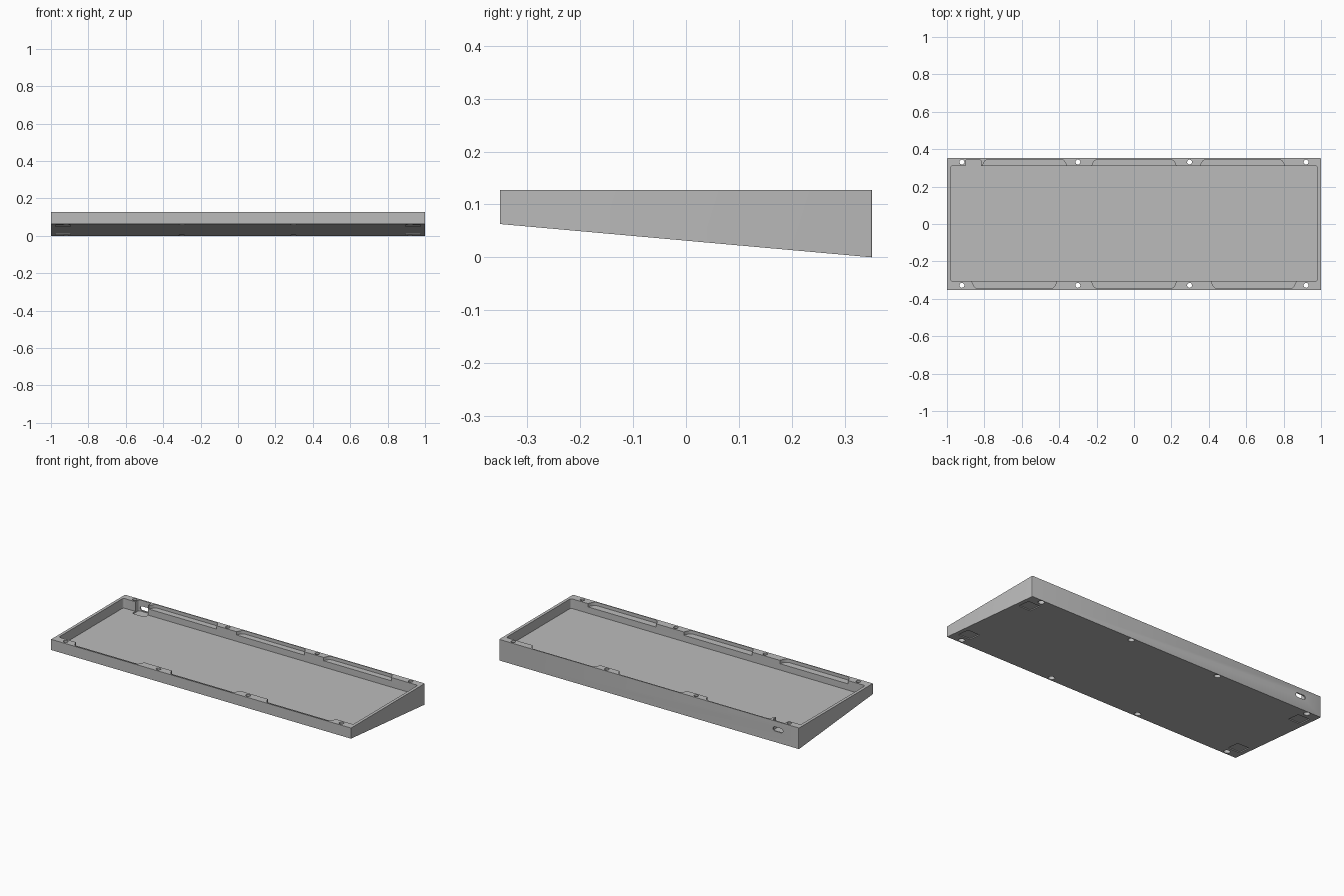
import bpy, bmesh, math
from mathutils import Matrix

if "Cube" in bpy.data.objects:
    bpy.data.objects.remove(bpy.data.objects["Cube"], do_unlink=True)

TOP, FLOOR, HALF_Y = 0.127, 0.069, 0.352

grey = bpy.data.materials.new("neutral_grey")
grey.use_nodes = True
colour = (0.5, 0.5, 0.5, 1)
grey.diffuse_color = colour
grey.node_tree.nodes["Principled BSDF"].inputs["Base Color"].default_value = colour


def prism(name, outline, low, high, axis="z"):
    """Extrude a closed outline: (x, y) along z, (y, z) along x, (x, z) along y."""
    place = {"z": lambda a, b, t: (a, b, t),
             "x": lambda a, b, t: (t, a, b),
             "y": lambda a, b, t: (a, t, b)}[axis]
    bm = bmesh.new()
    ends = [[bm.verts.new(place(a, b, t)) for a, b in outline] for t in (low, high)]
    n = len(outline)
    bm.faces.new(ends[0])
    bm.faces.new(ends[1][::-1])
    for i in range(n):
        j = (i + 1) % n
        bm.faces.new((ends[0][i], ends[1][i], ends[1][j], ends[0][j]))
    bmesh.ops.recalc_face_normals(bm, faces=bm.faces)
    mesh = bpy.data.meshes.new(name)
    bm.to_mesh(mesh)
    bm.free()
    mesh.materials.append(grey)
    obj = bpy.data.objects.new(name, mesh)
    bpy.context.collection.objects.link(obj)
    return obj


def rounded(x0, x1, y0, y1, r, steps=5):
    """Rectangle outline with round corners."""
    corners = ((x1 - r, y1 - r), (x0 + r, y1 - r), (x0 + r, y0 + r), (x1 - r, y0 + r))
    return [(cx + r * math.cos(a), cy + r * math.sin(a))
            for q, (cx, cy) in enumerate(corners)
            for a in [(q + s / steps) * math.pi / 2 for s in range(steps + 1)]]


def circle(x, y, r, n=24):
    return [(x + r * math.cos(i * math.tau / n), y + r * math.sin(i * math.tau / n))
            for i in range(n)]


# Wedge-shaped body
case = prism("tray_case", [(-HALF_Y, 0.063), (HALF_Y, 0), (HALF_Y, TOP), (-HALF_Y, TOP)],
             -1, 1, "x")

# Softened upright back corners
bm = bmesh.new()
bm.from_mesh(case.data)
uprights = [e for e in bm.edges
            if all(v.co.y > 0 for v in e.verts) and abs(e.verts[0].co.z - e.verts[1].co.z) > 0.1]
bmesh.ops.bevel(bm, geom=uprights, offset=0.004, segments=3, profile=0.5, affect="EDGES")
bm.to_mesh(case.data)
bm.free()

bpy.context.view_layer.objects.active = case


def cut(outline, low, high, axis="z"):
    """Subtract a prism from the body."""
    cutter = prism("cutter", outline, low, high, axis)
    cutter.hide_render = True
    mod = case.modifiers.new("cut", "BOOLEAN")
    mod.operation, mod.solver, mod.object = "DIFFERENCE", "EXACT", cutter
    bpy.ops.object.modifier_apply(modifier=mod.name)
    mesh = cutter.data
    bpy.data.objects.remove(cutter, do_unlink=True)
    bpy.data.meshes.remove(mesh)


# Main cavity
cut(rounded(-0.982, 0.982, -0.305, 0.31, 0.012), FLOOR, 0.2)

# Shallow clearance pockets along the front and back rims
flank = ((0, 0.306), (0.010, 0.328), (0.017, 0.338), (0.026, 0.344), (0.036, 0.346))
for side, centres in ((1, (-0.585, 0, 0.58)), (-1, (-0.64, 0, 0.64))):
    for cx in centres:
        half = [(0.228 - dx, y) for dx, y in flank]
        outline = [(0.228, 0.28)] + half
        outline += [(-x, y) for x, y in reversed(outline)]
        cut([(cx + x, side * y) for x, y in outline], 0.107, 0.2)

# Connector notch and pill-shaped port in the back wall
cut(rounded(-0.902, -0.818, 0.28, 0.344, 0.01), FLOOR - 0.008, 0.2)
cut(rounded(-0.893, -0.827, 0.066, 0.092, 0.0125), 0.33, 0.4, "y")

# Screw holes with counterbores underneath
for x in (-0.92, -0.3, 0.297, 0.92):
    for y in (-0.328, 0.331):
        cut(circle(x, y, 0.013), -0.1, 0.2)
        cut(circle(x, y, 0.018), -0.1, 0.095)

# Shallow foot recesses that follow the sloped underside
slope = -0.063 / (2 * HALF_Y)
for sx in (-1, 1):
    for y in (-0.25, 0.25):
        y0, y1 = y - 0.04, y + 0.04
        lift = [(v, 0.0315 + slope * v) for v in (y0, y1)]
        outline = [(v, z - 0.05) for v, z in lift] + [(v, z + 0.006) for v, z in lift[::-1]]
        cut(outline, min(sx * 0.895, sx * 0.975), max(sx * 0.895, sx * 0.975), "x")

# Smooth the rounds, keep every edge crisp
bpy.ops.object.select_all(action="DESELECT")
case.select_set(True)
bpy.ops.object.shade_smooth_by_angle(angle=math.radians(25))
